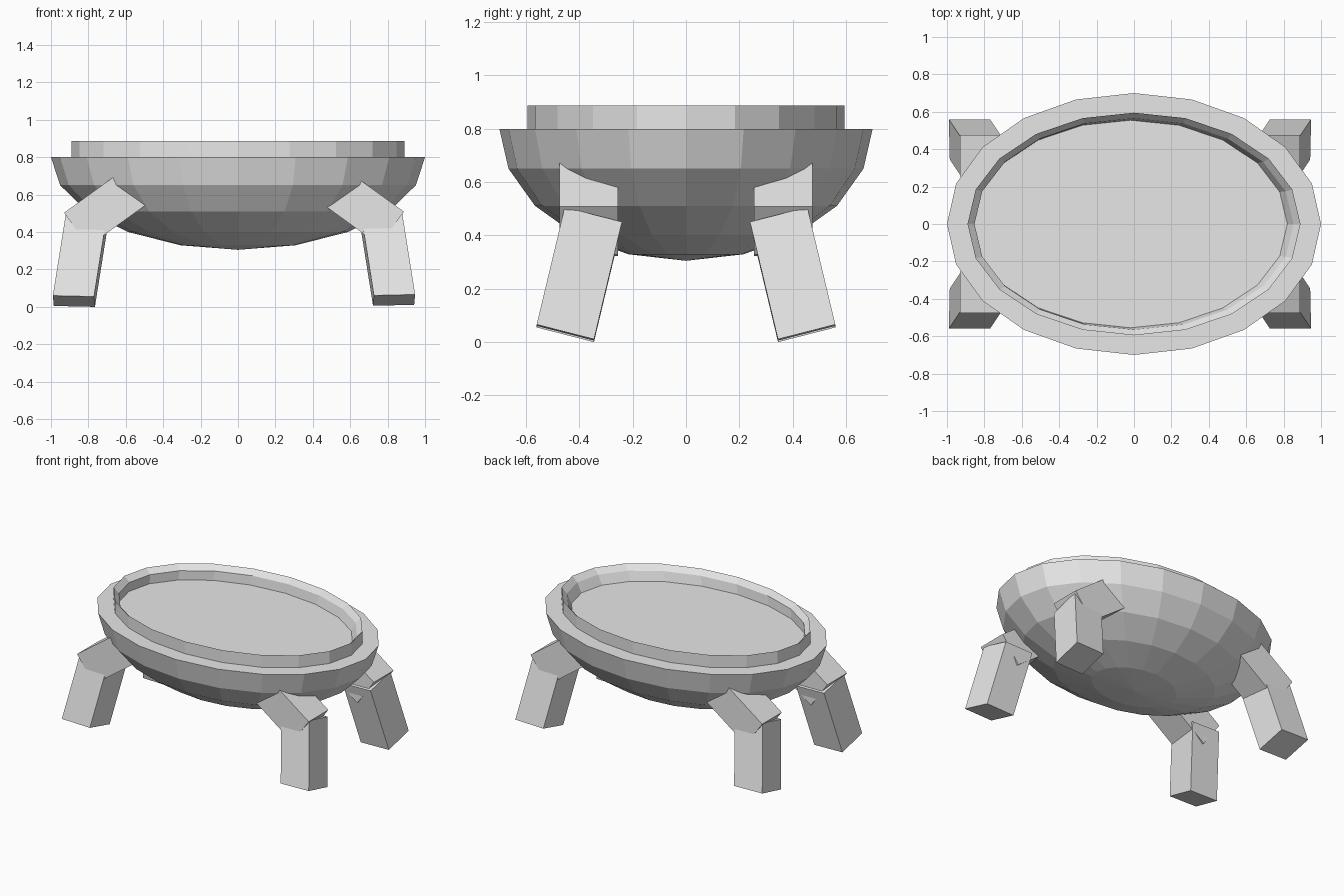
import bpy, bmesh, math
from mathutils import Vector

if "Cube" in bpy.data.objects:
    bpy.data.objects.remove(bpy.data.objects["Cube"])

SEGMENTS = 20

grey = bpy.data.materials.new("plain grey")
grey.diffuse_color = (0.8, 0.8, 0.8, 1)
grey.use_nodes = True
grey.node_tree.nodes["Principled BSDF"].inputs["Base Color"].default_value = grey.diffuse_color


def finish(name, bm):
    bmesh.ops.recalc_face_normals(bm, faces=bm.faces)
    mesh = bpy.data.meshes.new(name)
    bm.to_mesh(mesh)
    bm.free()
    mesh.materials.append(grey)
    obj = bpy.data.objects.new(name, mesh)
    bpy.context.collection.objects.link(obj)
    return obj


def oval_lathe(name, rings, cap_start=False, cap_end=False):
    """Skin a stack of ovals given as (x radius, y radius, z, x shift)."""
    bm = bmesh.new()
    loops = []
    for rx, ry, z, dx in rings:
        angles = [2 * math.pi * i / SEGMENTS for i in range(SEGMENTS)]
        loops.append([bm.verts.new((rx * math.cos(a) + dx, ry * math.sin(a), z)) for a in angles])
    for low, high in zip(loops, loops[1:]):
        for i in range(SEGMENTS):
            j = (i + 1) % SEGMENTS
            bm.faces.new((low[i], low[j], high[j], high[i]))
    if cap_start:   # pointed pole below the first ring
        pole = bm.verts.new((0, 0, cap_start))
        for i in range(SEGMENTS):
            bm.faces.new((pole, loops[0][(i + 1) % SEGMENTS], loops[0][i]))
    if cap_end:     # flat floor on the last ring
        bm.faces.new(loops[-1])
    return finish(name, bm)


def slanted_block(name, corner, u, v, w):
    """Block spanned by three edge vectors, mirrored front to back."""
    bm = bmesh.new()
    bmesh.ops.create_cube(bm, size=1)
    for vert in bm.verts:
        a, b, c = (k + 0.5 for k in vert.co)
        vert.co = Vector(corner) + a * Vector(u) + b * Vector(v) + c * Vector(w)
    obj = finish(name, bm)
    obj.modifiers.new("front and back", 'MIRROR').use_axis = (False, True, False)
    return obj


# Bowl: lower half of a squashed sphere, then rim, collar and sunken floor
rings = []
for step in range(1, 6):
    a = math.radians(18 * step)
    rings.append((math.sin(a), 0.7 * math.sin(a), 0.805 - 0.5 * math.cos(a), 0))
rings[-1] = (1, 0.7, 0.8, 0)
rings += [
    (0.89, 0.595, 0.80, 0),        # flat ledge
    (0.89, 0.595, 0.887, 0),       # collar outside
    (0.853, 0.565, 0.85, 0),       # collar bevel inside
    (0.838, 0.555, 0.785, -0.018), # inner wall
]
oval_lathe("bowl", rings, cap_start=0.305, cap_end=True)

# Legs: an arm leaving the bowl and a splayed foot block on each side
for side, sign, shift, lift in (("left", 1, 0, 0), ("right", -1, -0.043, 0.006)):
    def flip(x, y, z):
        return (sign * x, y, z)

    def place(x, y, z):
        return (sign * x + shift, y, z + lift)

    slanted_block(side + "_upper_legs", place(-0.93, -0.475, 0.503),
                  flip(0.13, 0, -0.18), (0, 0.22, 0), flip(0.36, 0, 0.26))
    slanted_block(side + "_lower_legs", place(-0.99, -0.56, 0.06),
                  flip(0.22, 0, -0.005), flip(0.005, 0.215, -0.055), flip(0.07, 0.105, 0.44))
